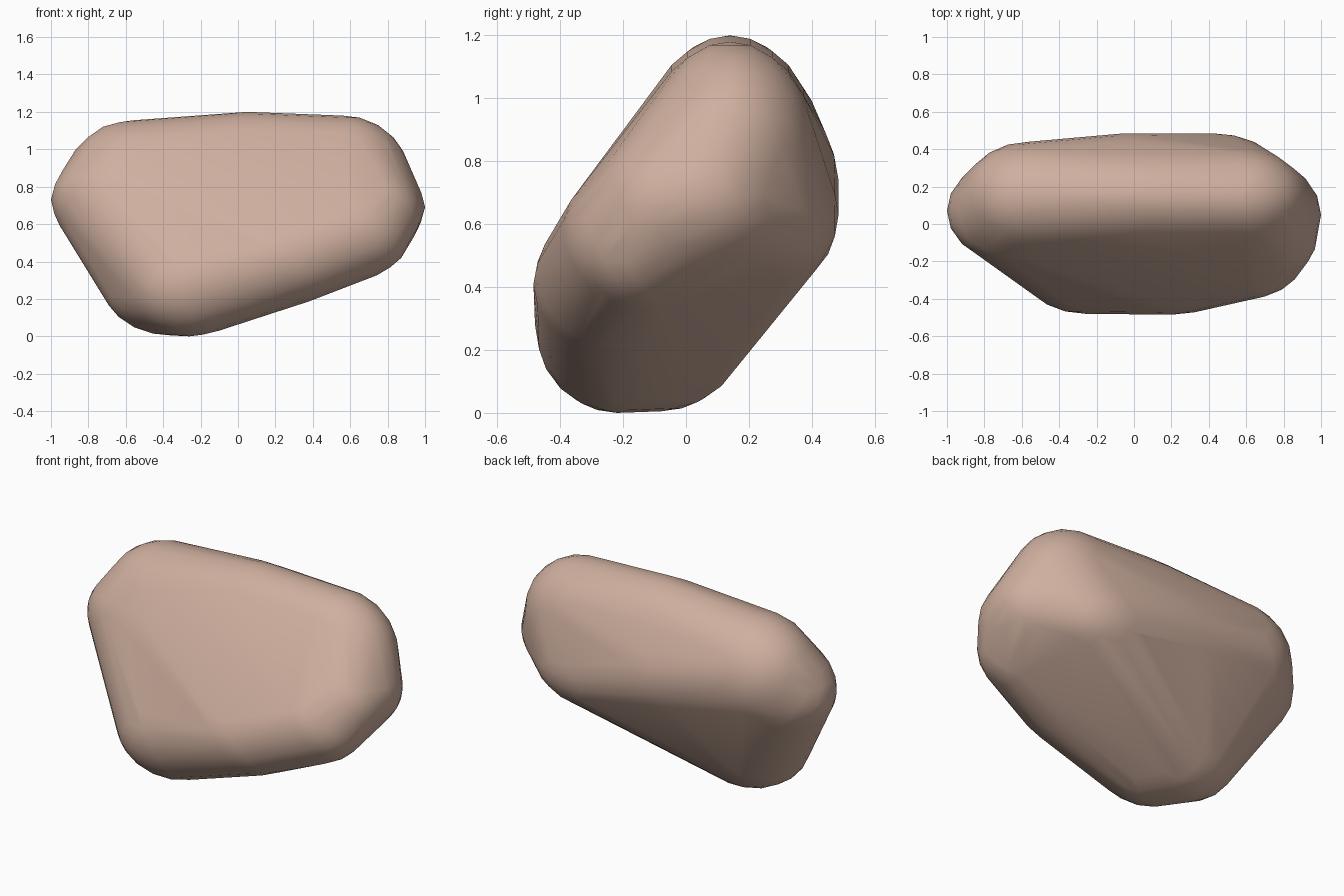
import bpy
import bmesh
from mathutils import Matrix

cube = bpy.data.objects.get("Cube")
if cube:
    bpy.data.objects.remove(cube, do_unlink=True)

# Warm beige stone colour
stone = bpy.data.materials.new("warm_beige_stone")
stone.use_nodes = True
stone_colour = (0.62, 0.43, 0.345, 1)
stone.diffuse_color = stone_colour
stone.node_tree.nodes["Principled BSDF"].inputs["Base Color"].default_value = stone_colour

# Rounded lobes of the pebble: centre, then radii
lobes = {
    "foot_front": ((-.26, -.22, .28), (.35, .26, .28)),
    "foot_back": ((-.36, -.08, .295), (.37, .28, .29)),
    "front_belly": ((.2, -.22, .41), (.4, .265, .25)),
    "right_front": ((.6, -.15, .55), (.32, .25, .25)),
    "right_edge": ((.72, -.06, .66), (.26, .24, .24)),
    "right_top": ((.56, .14, .84), (.36, .27, .34)),
    "right_side": ((.56, .05, .69), (.44, .33, .3)),
    "right_back": ((.42, .24, .63), (.38, .245, .25)),
    "middle_top": ((.05, .14, .86), (.5, .27, .34)),
    "middle_back": ((-.05, .18, .74), (.45, .305, .3)),
    "left_top": ((-.56, .14, .83), (.36, .3, .325)),
    "left_side": ((-.58, .07, .73), (.42, .3, .3)),
}


def lobe_points(centre, radii):
    """Surface points of one rounded lobe."""
    ball = bmesh.new()
    place = Matrix.Translation(centre) @ Matrix.Diagonal((*radii, 1))
    bmesh.ops.create_icosphere(ball, subdivisions=3, radius=1, matrix=place)
    points = [v.co.copy() for v in ball.verts]
    ball.free()
    return points


# Wrap all the lobes in one taut skin
bm = bmesh.new()
for centre, radii in lobes.values():
    for point in lobe_points(centre, radii):
        bm.verts.new(point)
bmesh.ops.convex_hull(bm, input=bm.verts[:], use_existing_faces=False)
bmesh.ops.delete(bm, geom=[v for v in bm.verts if not v.link_faces], context='VERTS')
bmesh.ops.recalc_face_normals(bm, faces=bm.faces[:])
for face in bm.faces:
    face.smooth = True

mesh = bpy.data.meshes.new("pebble")
bm.to_mesh(mesh)
bm.free()
mesh.materials.append(stone)
pebble = bpy.data.objects.new("pebble", mesh)
bpy.context.collection.objects.link(pebble)
